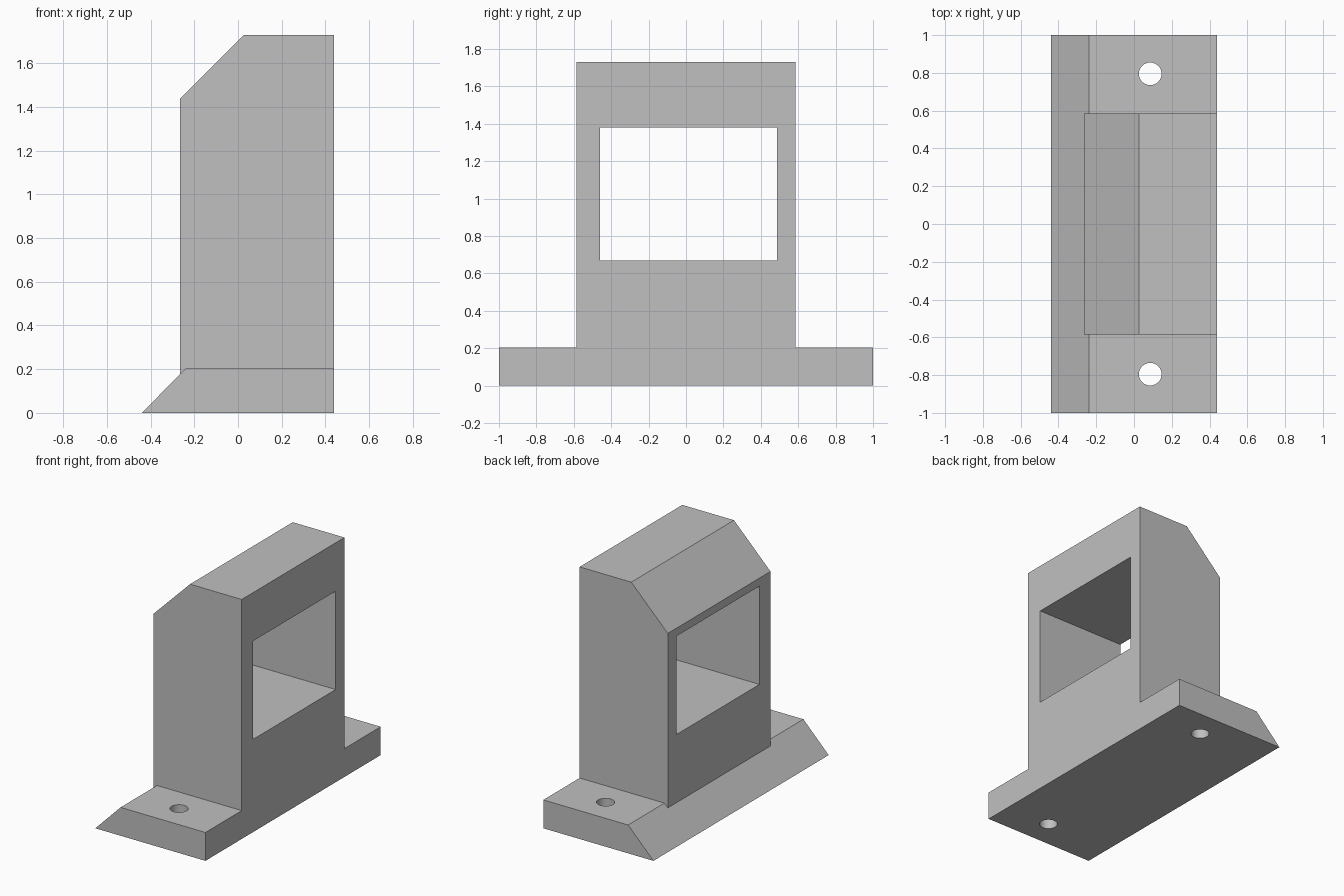
import bpy
import bmesh
from mathutils import Matrix, Vector

cube = bpy.data.objects.get("Cube")
if cube:
    bpy.data.objects.remove(cube, do_unlink=True)

# Single flat grey
grey = bpy.data.materials.new("light grey")
grey.use_nodes = True
grey.diffuse_color = (0.53, 0.53, 0.53, 1)
grey.node_tree.nodes["Principled BSDF"].inputs["Base Color"].default_value = grey.diffuse_color


def finish(name, bm):
    bmesh.ops.recalc_face_normals(bm, faces=bm.faces[:])
    mesh = bpy.data.meshes.new(name)
    bm.to_mesh(mesh)
    bm.free()
    mesh.materials.append(grey)
    obj = bpy.data.objects.new(name, mesh)
    bpy.context.collection.objects.link(obj)
    return obj


def extrude_profile(name, profile, y0, y1):
    """Solid made by sweeping an x-z outline from y0 to y1."""
    bm = bmesh.new()
    face = bm.faces.new([bm.verts.new((x, y0, z)) for x, z in profile])
    swept = bmesh.ops.extrude_face_region(bm, geom=[face])["geom"]
    verts = [v for v in swept if isinstance(v, bmesh.types.BMVert)]
    bmesh.ops.translate(bm, verts=verts, vec=Vector((0, y1 - y0, 0)))
    return finish(name, bm)


def hole_cutter(name, x, y, radius):
    bm = bmesh.new()
    bmesh.ops.create_cone(bm, cap_ends=True, segments=32, radius1=radius,
                          radius2=radius, depth=1,
                          matrix=Matrix.Translation((x, y, 0)))
    return finish(name, bm)


def combine(target, other, operation):
    """Apply a boolean and remove the used-up operand."""
    mod = target.modifiers.new(other.name, 'BOOLEAN')
    mod.operation = operation
    mod.solver = 'EXACT'
    mod.object = other
    bpy.context.view_layer.objects.active = target
    bpy.ops.object.modifier_apply(modifier=mod.name)
    bpy.data.objects.remove(other, do_unlink=True)


BACK = 0.44

# Foot plate with a sloped long edge
bracket = extrude_profile(
    "bracket", [(-0.44, 0), (BACK, 0), (BACK, 0.205), (-0.238, 0.205)], -1, 1)

# Upright block with a chamfered top edge
upright = extrude_profile(
    "upright", [(-0.265, 0.1), (BACK, 0.1), (BACK, 1.73), (0.027, 1.73), (-0.265, 1.438)],
    -0.586, 0.586)
combine(bracket, upright, 'UNION')

# Rectangular window through the upright
window = extrude_profile(
    "window_cutter", [(-1, 0.67), (1, 0.67), (1, 1.38), (-1, 1.38)], -0.46, 0.486)
combine(bracket, window, 'DIFFERENCE')

# Screw holes in the two foot ends
for side in (-1, 1):
    combine(bracket, hole_cutter("hole_cutter", 0.086, side * 0.795, 0.06), 'DIFFERENCE')

# Flat faces, smooth hole walls
bpy.ops.object.select_all(action='DESELECT')
bracket.select_set(True)
bpy.context.view_layer.objects.active = bracket
bpy.ops.object.shade_smooth_by_angle()
